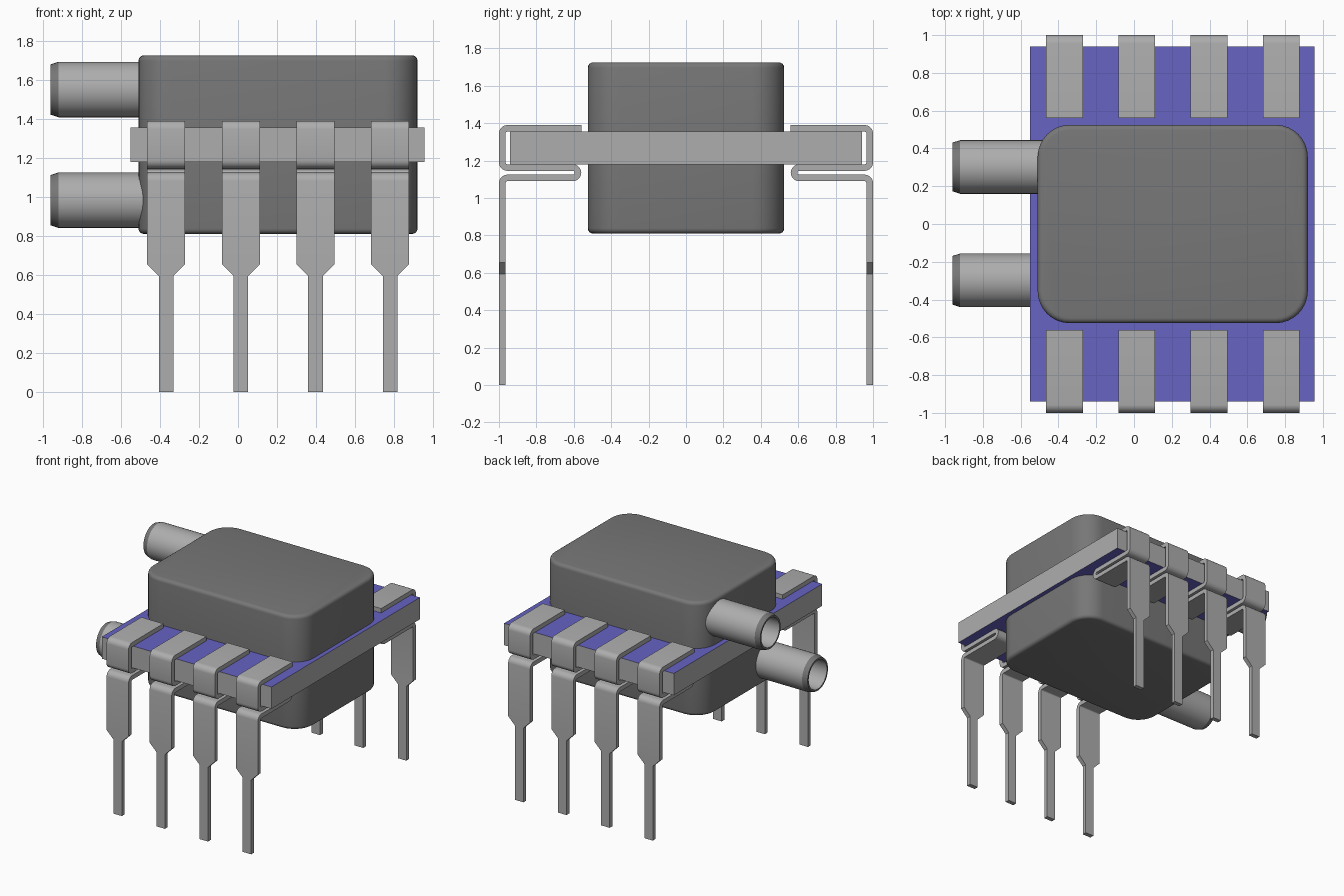
import bpy, bmesh, math
from mathutils import Vector

cube = bpy.data.objects.get("Cube")
if cube:
    bpy.data.objects.remove(cube, do_unlink=True)


def material(name, rgb):
    m = bpy.data.materials.new(name)
    m.use_nodes = True
    m.diffuse_color = (*rgb, 1)
    m.node_tree.nodes["Principled BSDF"].inputs["Base Color"].default_value = (*rgb, 1)
    return m


LIGHT = material("light_grey", (0.42, 0.42, 0.42))
DARK = material("dark_grey", (0.185, 0.185, 0.185))
BLUE = material("board_blue", (0.135, 0.125, 0.55))


def finish(bm, name, mats, angle=None):
    bmesh.ops.recalc_face_normals(bm, faces=bm.faces)
    me = bpy.data.meshes.new(name)
    bm.to_mesh(me)
    bm.free()
    for m in mats:
        me.materials.append(m)
    ob = bpy.data.objects.new(name, me)
    bpy.context.collection.objects.link(ob)
    if angle:
        bpy.ops.object.select_all(action='DESELECT')
        ob.select_set(True)
        bpy.context.view_layer.objects.active = ob
        bpy.ops.object.shade_smooth_by_angle(angle=math.radians(angle))
    return ob


def box(lo, hi):
    bm = bmesh.new()
    bmesh.ops.create_cube(bm, size=1)
    for v in bm.verts:
        v.co = [l + (c + 0.5) * (h - l) for c, l, h in zip(v.co, lo, hi)]
    return bm


# Circuit board: blue on top and bottom, grey on the rim
bm = box((-0.55, -0.94, 1.18), (0.955, 0.94, 1.355))
bm.normal_update()
for f in bm.faces:
    f.material_index = 1 if abs(f.normal.z) > 0.5 else 0
finish(bm, "circuit_board", [LIGHT, BLUE])

# Housing: large vertical corner rounds, small rounds on top and bottom rims
bm = box((-0.51, -0.525, 0.81), (0.92, 0.525, 1.725))
upright = [e for e in bm.edges if abs(e.verts[0].co.z - e.verts[1].co.z) > 0.1]
bmesh.ops.bevel(bm, geom=upright, offset=0.17, segments=8, profile=0.5, affect='EDGES')
rims = [e for e in bm.edges if abs(e.verts[0].co.z - e.verts[1].co.z) < 0.01]
bmesh.ops.bevel(bm, geom=rims, offset=0.028, segments=4, profile=0.5, affect='EDGES')
finish(bm, "housing", [DARK], 30)


# Hollow pressure ports, turned around the x axis, with a dark chamfered tip
def port(name, y, z, steps=40):
    profile = [(-0.38, 0.142), (-0.92, 0.142), (-0.96, 0.129), (-0.96, 0.115), (-0.52, 0.115)]
    bm = bmesh.new()
    rings = []
    for x, r in profile:
        rings.append([bm.verts.new((x, y + r * math.cos(a), z + r * math.sin(a)))
                      for a in (2 * math.pi * i / steps for i in range(steps))])
    for k in range(len(rings) - 1):
        for i in range(steps):
            j = (i + 1) % steps
            f = bm.faces.new((rings[k][i], rings[k][j], rings[k + 1][j], rings[k + 1][i]))
            f.material_index = 1 if k in (1, 2) else 0
    bm.faces.new(rings[0])
    bm.faces.new(rings[-1])
    finish(bm, name, [LIGHT, DARK], 15)


port("upper_port", 0.302, 1.55)
port("lower_port", -0.298, 0.983)


# Round every inner corner of a path
def rounded(points, r, steps=5):
    pts = [Vector(p) for p in points]
    out = [pts[0]]
    for a, p, b in zip(pts, pts[1:], pts[2:]):
        u, w = (a - p).normalized(), (b - p).normalized()
        if abs(u.dot(w)) > 0.9:
            out.append(p)
            continue
        c = p + (u + w) * r
        for i in range(steps + 1):
            t = math.pi / 2 * i / steps
            q = c - w * r * math.cos(t) - u * r * math.sin(t)
            if (q - out[-1]).length > 1e-4:
                out.append(q)
    return out + [pts[-1]]


# Folded strip-metal pin, swept along a (y, z) path and narrowed at the leg
def pin(name, x, side):
    path = rounded([(0.56, 1.3725), (0.9825, 1.3725), (0.9825, 1.1625), (0.5775, 1.1625),
                    (0.5775, 1.1075), (0.9825, 1.1075), (0.9825, 0.655),
                    (0.9825, 0.595), (0.9825, 0)], 0.0275)
    bm = bmesh.new()
    rings = []
    for i, p in enumerate(path):
        before, after = path[max(i - 1, 0)], path[min(i + 1, len(path) - 1)]
        d0 = (p - before).normalized() if i else (after - p).normalized()
        d1 = (after - p).normalized() if i < len(path) - 1 else d0
        d = (d0 + d1).normalized()
        n = Vector((-d.y, d.x)) * 0.0175 / max(d.dot(d0), 0.5)
        w = 0.0975 if p.y > 0.6 else 0.0375
        rings.append([bm.verts.new((x + sx * w, side * (p + n * sn).x, (p + n * sn).y))
                      for sx, sn in ((-1, -1), (1, -1), (1, 1), (-1, 1))])
    for a, b in zip(rings, rings[1:]):
        for i in range(4):
            j = (i + 1) % 4
            bm.faces.new((a[i], a[j], b[j], b[i]))
    bm.faces.new(rings[0])
    bm.faces.new(rings[-1])
    finish(bm, name, [LIGHT], 30)


for row, side in (("front", -1), ("back", 1)):
    for i in range(4):
        pin(f"{row}_pin_{i + 1}", -0.368 + 0.3825 * i, side)
